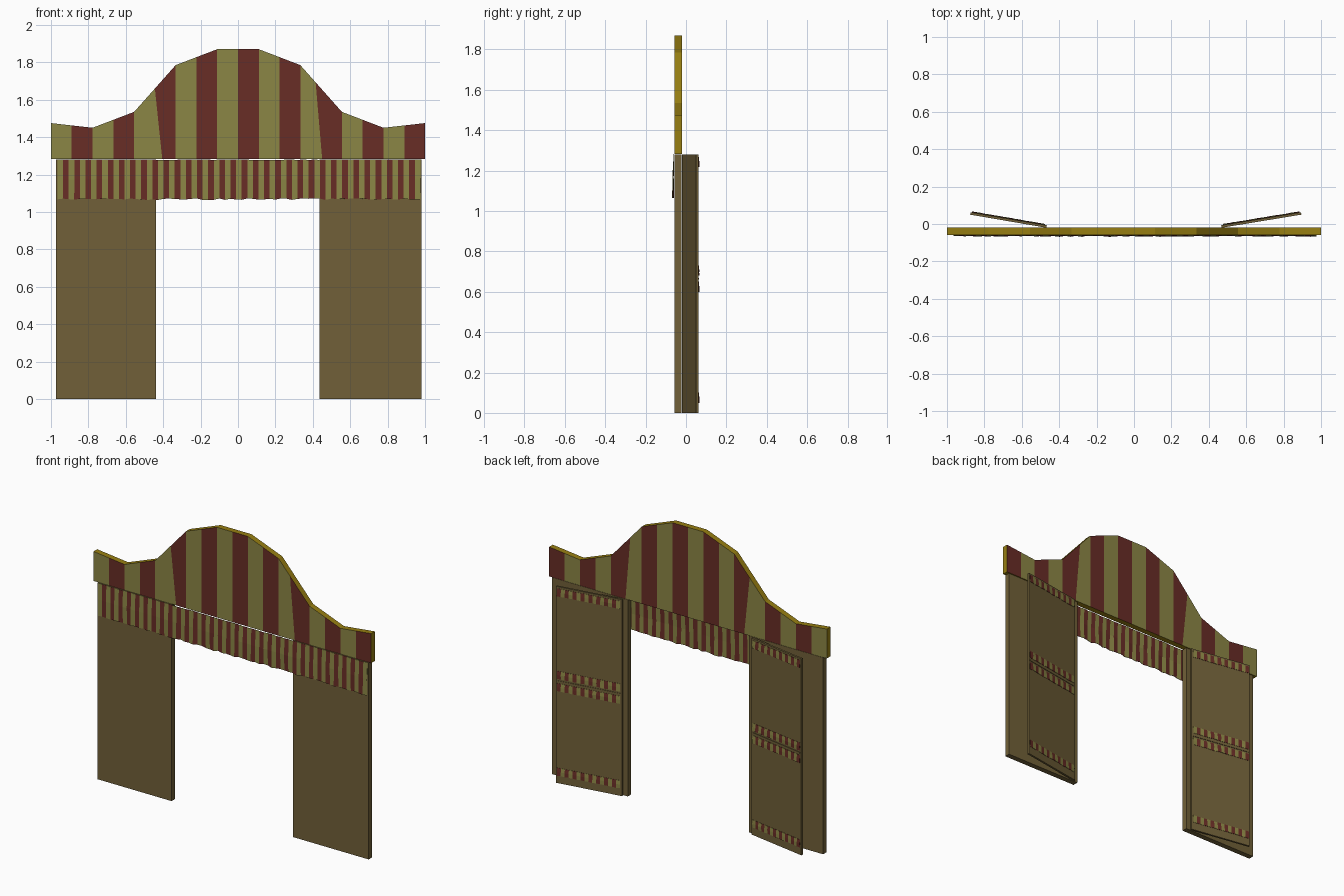
import bpy, bmesh, random
from mathutils import Vector

if "Cube" in bpy.data.objects:
    bpy.data.objects.remove(bpy.data.objects["Cube"])

random.seed(4)


def material(name, rgb):
    m = bpy.data.materials.new(name)
    m.diffuse_color = (*rgb, 1)
    m.use_nodes = True
    m.node_tree.nodes["Principled BSDF"].inputs["Base Color"].default_value = m.diffuse_color
    return m


GREEN = material("olive_cloth", (0.26, 0.24, 0.06))
RED = material("red_cloth", (0.14, 0.026, 0.019))
WOOD = material("brown_wood", (0.165, 0.118, 0.04))
GOLD = material("gold_edge", (0.31, 0.21, 0.006))


def finish(name, bm, mats):
    bmesh.ops.recalc_face_normals(bm, faces=bm.faces)
    me = bpy.data.meshes.new(name)
    bm.to_mesh(me)
    bm.free()
    for m in mats:
        me.materials.append(m)
    ob = bpy.data.objects.new(name, me)
    bpy.context.collection.objects.link(ob)
    return ob


def slab(name, p, q, normal, thick, z0, z1):
    """Upright board standing on the plan line p-q, thickened along normal."""
    bm = bmesh.new()
    off = normal * thick
    plan = [p, q, q + off, p + off]
    low = [bm.verts.new((v.x, v.y, z0)) for v in plan]
    top = [bm.verts.new((v.x, v.y, z1)) for v in plan]
    bm.faces.new(low)
    bm.faces.new(top)
    for i in range(4):
        j = (i + 1) % 4
        bm.faces.new((low[i], low[j], top[j], top[i]))
    return finish(name, bm, [WOOD])


def ruffle(name, p, q, normal, gap, amp, z0, z1, stripes, sag=0.0):
    """Striped, softly wavy strip of cloth hanging in front of the line p-q."""
    bm = bmesh.new()
    cols = []
    for i in range(stripes + 1):
        c = p.lerp(q, i / stripes)
        top = c + normal * gap
        mid = c + normal * (gap + amp * random.uniform(0.2, 0.8))
        low = c + normal * (gap + amp * random.random())
        zb = z0 + sag * random.uniform(-1, 1)
        zt = z1 - sag * random.random()
        cols.append([bm.verts.new((v.x, v.y, z)) for v, z in
                     ((top, zt), (mid, (z0 + z1) / 2), (low, zb))])
    for i in range(stripes):
        a, b = cols[i], cols[i + 1]
        for j in range(2):
            bm.faces.new((a[j], b[j], b[j + 1], a[j + 1])).material_index = i % 2
    ob = finish(name, bm, [GREEN, RED])
    sol = ob.modifiers.new("cloth_thickness", "SOLIDIFY")
    sol.thickness = 0.002
    sol.offset = 0


# Arched header board: one face per stripe, gold rim
heights = [1.475, 1.45, 1.535, 1.785, 1.87]
heights += heights[::-1]
bm = bmesh.new()
rings = []
for k in range(19):
    xt = xb = -1 + k / 9
    z = (heights[k // 2] + heights[(k + 1) // 2]) / 2
    if k == 5:
        xb = -0.405
    if k == 13:
        xt, xb, z = 0.415, 0.45, 1.693
    rings.append([bm.verts.new(c) for c in ((xb, -0.058, 1.283), (xt, -0.058, z),
                                            (xt, -0.02, z), (xb, -0.02, 1.283))])
for k in range(18):
    a, b = rings[k], rings[k + 1]
    for j in range(4):
        f = bm.faces.new((a[j], b[j], b[(j + 1) % 4], a[(j + 1) % 4]))
        f.material_index = k % 2 if j in (0, 2) else 2
for r in (rings[0], rings[-1]):
    bm.faces.new(r).material_index = 2
finish("arched_header", bm, [GREEN, RED, GOLD])

# Wide front panels
back = Vector((0, 1))
for side, x0, x1 in (("left", -0.972, -0.438), ("right", 0.435, 0.982)):
    slab(side + "_front_panel", Vector((x0, -0.058)), Vector((x1, -0.058)), back, 0.035, 0, 1.28)

# Striped valance across the opening
ruffle("valance", Vector((-0.965, -0.059)), Vector((0.975, -0.059)), -back,
       0.001, 0.008, 1.068, 1.281, 65, 0.004)

# Hinged doors swung open behind the panels, each with four striped frills
for side, s, xo in (("left", -1, 0.876), ("right", 1, 0.895)):
    p, q = Vector((s * 0.468, -0.02)), Vector((s * xo, 0.05))
    d = (q - p).normalized()
    n = Vector((-d.y, d.x)) if s > 0 else Vector((d.y, -d.x))
    slab(side + "_door", p, q, n, 0.013, 0, 1.279)
    pb, qb = p + n * 0.013, q + n * 0.013
    slab(side + "_door_middle_rail", pb + d * 0.01, qb - d * 0.01, n, 0.003, 0.66, 0.668)
    for i, z in enumerate((0.05, 0.60, 0.68, 1.218)):
        ruffle(f"{side}_door_frill_{i + 1}", pb + d * 0.012, qb - d * 0.008, n,
               0.0015, 0.004, z, z + 0.05, 16, 0.001)
